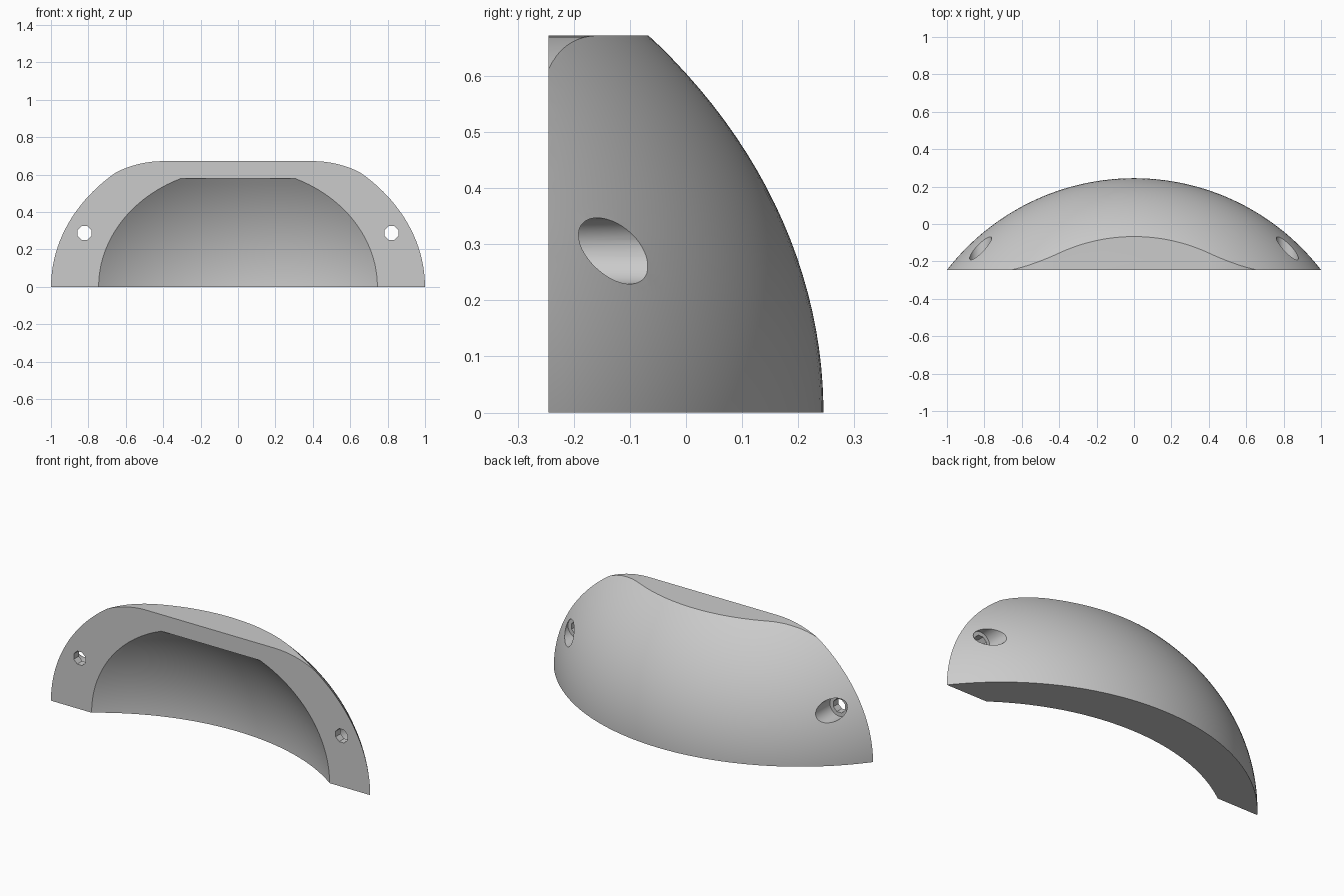
import bpy, bmesh, math
from mathutils import Matrix

if "Cube" in bpy.data.objects:
    bpy.data.objects.remove(bpy.data.objects["Cube"])

FRONT = -0.245          # mounting plane
TOP = 0.672             # flat top height
FLAT, ARC = 0.40, 0.56  # half width of flat top, radius of its rounded ends

grey = bpy.data.materials.new("light grey")
grey.use_nodes = True
colour = (0.6, 0.6, 0.6, 1)
grey.diffuse_color = colour
grey.node_tree.nodes["Principled BSDF"].inputs["Base Color"].default_value = colour


def make(name, bm):
    bmesh.ops.recalc_face_normals(bm, faces=bm.faces)
    mesh = bpy.data.meshes.new(name)
    bm.to_mesh(mesh)
    bm.free()
    mesh.materials.append(grey)
    ob = bpy.data.objects.new(name, mesh)
    bpy.context.collection.objects.link(ob)
    return ob


def ellipsoid(name, y, radii):
    bm = bmesh.new()
    # an odd ring count keeps edges off the base plane
    bmesh.ops.create_uvsphere(bm, u_segments=192, v_segments=97, radius=1)
    bm.transform(Matrix.Translation((0, y, 0)) @ Matrix.Diagonal((*radii, 1)))
    return make(name, bm)


def prism(name, outline, y0, y1):
    bm = bmesh.new()
    face = bm.faces.new([bm.verts.new((x, y0, z)) for x, z in outline])
    out = bmesh.ops.extrude_face_region(bm, geom=[face])
    moved = [v for v in out["geom"] if isinstance(v, bmesh.types.BMVert)]
    bmesh.ops.translate(bm, verts=moved, vec=(0, y1 - y0, 0))
    return make(name, bm)


def circle(x, z, r, n):
    steps = [2 * math.pi * (i + 0.5) / n for i in range(n)]
    return [(x + r * math.cos(a), z + r * math.sin(a)) for a in steps]


def cut(ob, tool, operation="DIFFERENCE"):
    mod = ob.modifiers.new("cut", "BOOLEAN")
    mod.operation, mod.solver, mod.object = operation, "EXACT", tool
    bpy.ops.object.select_all(action="DESELECT")
    bpy.context.view_layer.objects.active = ob
    ob.select_set(True)
    bpy.ops.object.modifier_apply(modifier=mod.name)
    bpy.data.objects.remove(tool)


# Outer dome trimmed by the base, mounting plane and rounded top
pull = ellipsoid("cup_pull", -1.02, (1.265, 1.265, 1.022))
angles = [math.radians(3 * i) for i in range(20)]
right_arc = [(FLAT + ARC * math.sin(a), TOP - ARC + ARC * math.cos(a)) for a in angles]
right_arc.append((1.2, right_arc[-1][1] - 0.1))
left_arc = [(-x, z) for x, z in right_arc]
outline = [(-1.2, 0), (1.2, 0)] + right_arc[::-1] + left_arc
cut(pull, prism("trim", outline, FRONT, 0.5), "INTERSECT")

# Hollow finger space with a flat ceiling
hollow = ellipsoid("hollow", -1.267, (1.265, 1.265, 1.078))
box = [(-1, -0.3), (1, -0.3), (1, 0.578), (-1, 0.578)]
cut(hollow, prism("ceiling", box, -0.6, 0.3), "INTERSECT")
cut(pull, hollow)

# Screw holes with wide recesses from the back
for side in (-1, 1):
    x, z = side * 0.82, 0.288
    cut(pull, prism("screw_hole", circle(x, z, 0.04, 8), -0.4, 0.2))
    cut(pull, prism("recess", circle(x, z, 0.059, 48), -0.2, 0.3))

bpy.ops.object.shade_smooth_by_angle(angle=math.radians(25))
